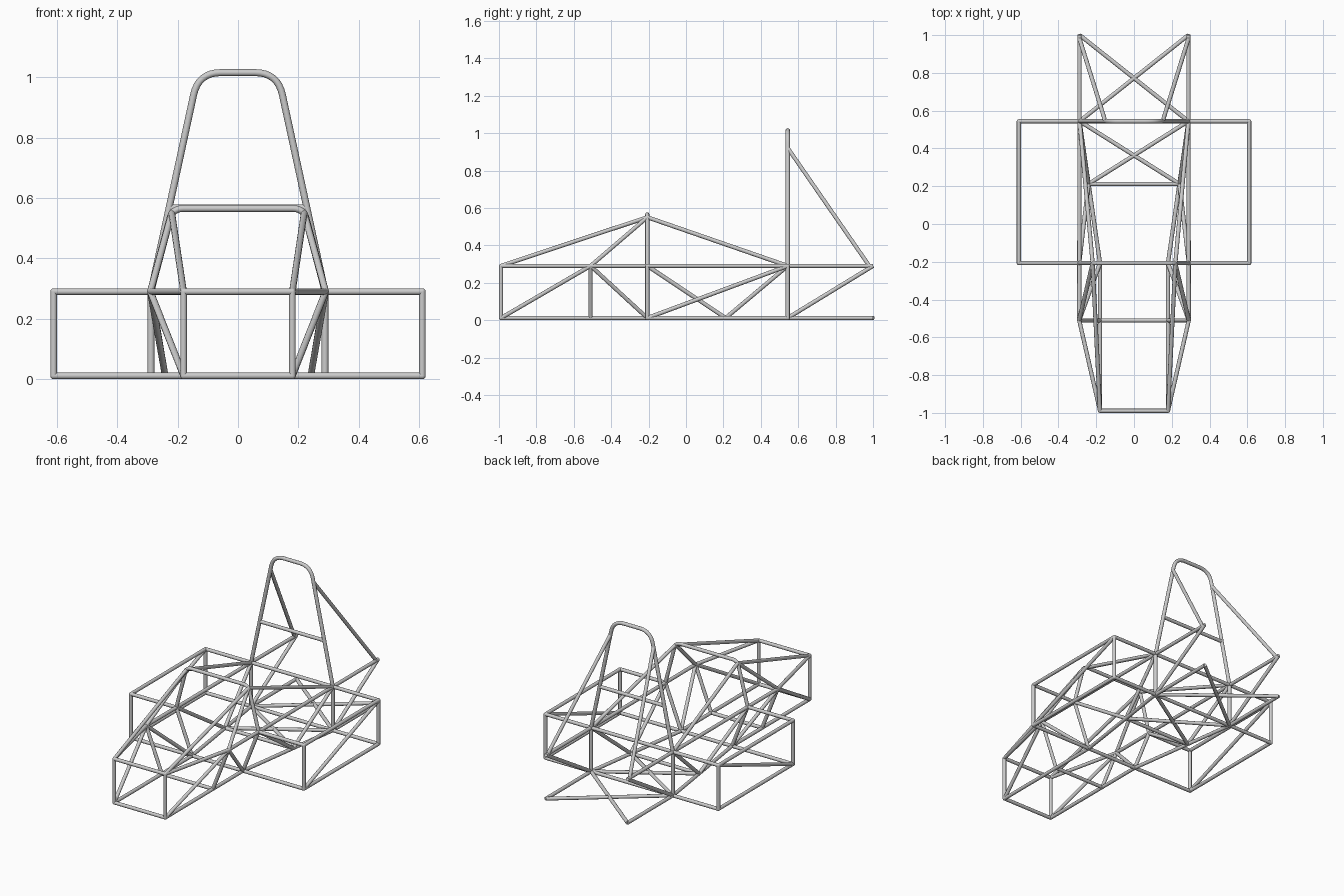
import bpy, bmesh
from mathutils import Vector, Matrix

if "Cube" in bpy.data.objects:
    bpy.data.objects.remove(bpy.data.objects["Cube"])

R = 0.011            # tube radius
LO, HI = 0.0115, 0.29  # lower and upper rail heights


def flip(p):
    return (-p[0], p[1], p[2])


def tubes(name, paths, mirror=False, r=R):
    """One curve object holding round tubes along the given point paths."""
    cu = bpy.data.curves.new(name, 'CURVE')
    cu.dimensions = '3D'
    cu.bevel_depth = r
    cu.bevel_resolution = 4
    cu.use_fill_caps = True
    if mirror:
        paths = paths + [[flip(p) for p in path] for path in paths]
    for path in paths:
        sp = cu.splines.new('POLY')
        sp.points.add(len(path) - 1)
        for pt, co in zip(sp.points, path):
            pt.co = (*co, 1)
    ob = bpy.data.objects.new(name, cu)
    bpy.context.collection.objects.link(ob)
    return ob


def bend(a, corner, b, cut, n=8):
    """Points of a rounded corner between directions to a and b."""
    a, c, b = Vector(a), Vector(corner), Vector(b)
    p = c + (a - c).normalized() * cut
    q = c + (b - c).normalized() * cut
    return [tuple(p * (1 - t) ** 2 + c * 2 * t * (1 - t) + q * t * t)
            for t in [i / n for i in range(n + 1)]]


def hoop(name, foot, waist, corner, cut, r):
    """Roll hoop: straight lower legs, leaning upper legs, rounded top."""
    arc = bend(waist, corner, flip(corner), cut)
    arch = [waist] + arc + [flip(p) for p in reversed(arc)] + [flip(waist)]
    tubes(name, [arch], r=r)
    tubes(name + "_legs", [[foot, waist]], True, r)


# Frame nodes on the right-hand side
A0, A1 = (.18, -.989, LO), (.18, -.989, HI)      # nose bulkhead
B0, B1 = (.18, -.51, LO), (.29, -.51, HI)        # pedal frame
C0, C1, CT = (.18, -.207, LO), (.29, -.207, HI), (.219, -.207, .55)
D0 = (.241, .212, LO)                            # seat cross tube
E0, E1 = (.288, .544, LO), (.288, .544, HI)      # main hoop
F0, F1 = (.288, 1.0, LO), (.288, 1.0, HI)        # tail ends
P0, P1 = (.61, -.207, LO), (.61, -.207, HI)      # side pod, front
Q0, Q1 = (.61, .544, LO), (.61, .544, HI)        # side pod, rear

# Hoops
hoop("main_hoop", E0, E1, (.131, .544, 1.015), .075, .0115)
hoop("front_hoop", C0, C1, (.217, -.207, .565), .035, R)
tubes("shoulder_bar", [[(.225, .544, .568), (-.225, .544, .568)]])
tubes("main_hoop_brace", [[(.152, .544, .92), (.288, .98, HI)]], True)

# Nose bulkhead
tubes("nose_bulkhead", [[A0, flip(A0)], [A1, flip(A1)],
                        [A0, A1], [flip(A0), flip(A1)]])

# Long rails
tubes("lower_rail", [[A0, C0], [C0, E0], [E0, F0]], True)
tubes("upper_rail", [[A1, B1], [B1, F1]], True)

# Floor cross tubes
tubes("floor_cross_tubes", [[p, flip(p)] for p in (B0, C0, D0, E0)])
tubes("seat_back_tube", [[E1, flip(E1)]])
tubes("floor_cross_braces", [[D0, flip(E0)], [E0, flip(F0)]], True)

# Side triangulation
tubes("nose_side_braces", [[B0, B1], [A0, B1], [B1, C0], [B1, CT], [A1, CT]], True)
tubes("cockpit_side_braces", [[C1, D0], [D0, E1], [CT, E1]], True)
tubes("tail_side_brace", [[E0, F1]], True)

# Side pods
tubes("side_pod_frame", [[C0, P0], [C1, P1], [E0, Q0], [E1, Q1], [P0, P1],
                         [Q0, Q1], [P0, Q0], [P1, Q1], [P0, Q1]], True)

# Rounded weld joints
bm = bmesh.new()
for p in (A0, A1, B0, B1, C0, C1, E0, E1, P0, P1, Q0, Q1):
    for co in (p, flip(p)):
        bmesh.ops.create_uvsphere(bm, u_segments=12, v_segments=8, radius=R,
                                  matrix=Matrix.Translation(co))
for f in bm.faces:
    f.smooth = True
me = bpy.data.meshes.new("weld_joints")
bm.to_mesh(me)
bm.free()
bpy.context.collection.objects.link(bpy.data.objects.new("weld_joints", me))
